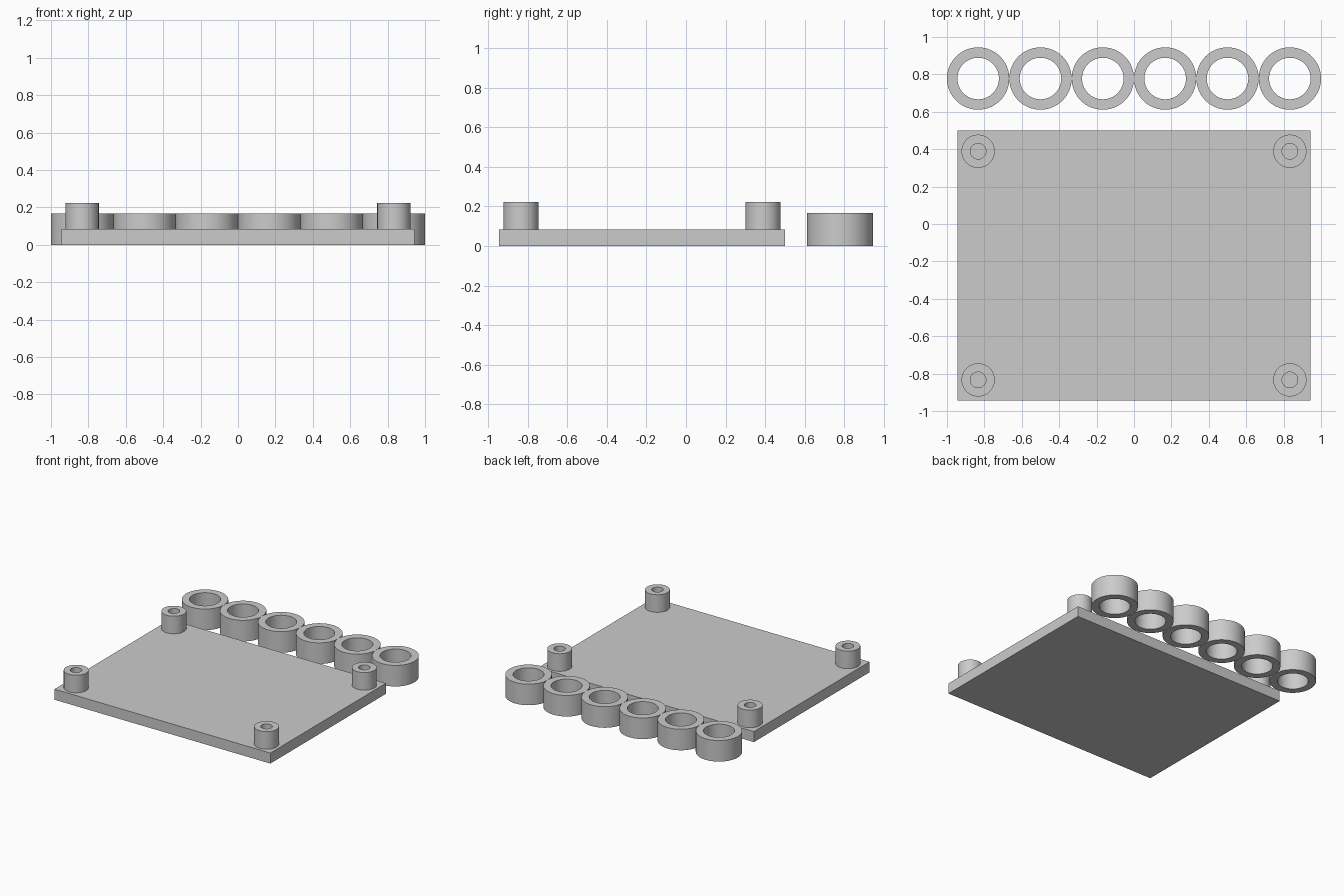
import bpy
import math
import bmesh

UNIT = 1 / 36  # one design unit in scene units
SIDES = 64

cube = bpy.data.objects.get("Cube")
if cube:
    bpy.data.objects.remove(cube, do_unlink=True)

# Single plain grey
grey = bpy.data.materials.new("plain_grey")
grey.use_nodes = True
colour = (0.6, 0.6, 0.6, 1)
grey.diffuse_color = colour
grey.node_tree.nodes["Principled BSDF"].inputs["Base Color"].default_value = colour


def finish(name, bm, location):
    bmesh.ops.recalc_face_normals(bm, faces=bm.faces)
    mesh = bpy.data.meshes.new(name)
    bm.to_mesh(mesh)
    bm.free()
    mesh.materials.append(grey)
    obj = bpy.data.objects.new(name, mesh)
    obj.location = [c * UNIT for c in location]
    obj.scale = (UNIT, UNIT, UNIT)
    bpy.context.collection.objects.link(obj)
    return obj


def tube(name, location, outer, inner, height):
    """Spin a rectangular section into a hollow cylinder."""
    bm = bmesh.new()
    section = [(inner, 0), (outer, 0), (outer, height), (inner, height)]
    verts = [bm.verts.new((r, 0, z)) for r, z in section]
    edges = [bm.edges.new((verts[i - 1], verts[i])) for i in range(4)]
    bmesh.ops.spin(bm, geom=verts + edges, cent=(0, 0, 0), axis=(0, 0, 1),
                   angle=math.tau, steps=SIDES, use_merge=True)
    bmesh.ops.remove_doubles(bm, verts=bm.verts, dist=0.001)
    obj = finish(name, bm, location)
    bpy.ops.object.select_all(action="DESELECT")
    obj.select_set(True)
    bpy.context.view_layer.objects.active = obj
    bpy.ops.object.shade_smooth_by_angle(angle=math.radians(30))


# Flat base plate
width, depth, thickness = 68, 52, 3
bm = bmesh.new()
bmesh.ops.create_cube(bm, size=1)
bmesh.ops.scale(bm, vec=(width, depth, thickness), verts=bm.verts)
finish("base_plate", bm, (0, -8, thickness / 2))

# Hollow standoffs at the corners of the plate
for end, y in (("front", -30), ("back", 14)):
    for side, x in (("right", -30), ("left", 30)):
        tube(f"{end}_{side}_standoff", (x, y, thickness), 3.2, 1.5, 5)

# Row of loose spacer rings behind the plate
for i in range(6):
    tube(f"spacer_ring_{i + 1}", (-30 + 12 * i, 28, 0), 6, 4, 6)
